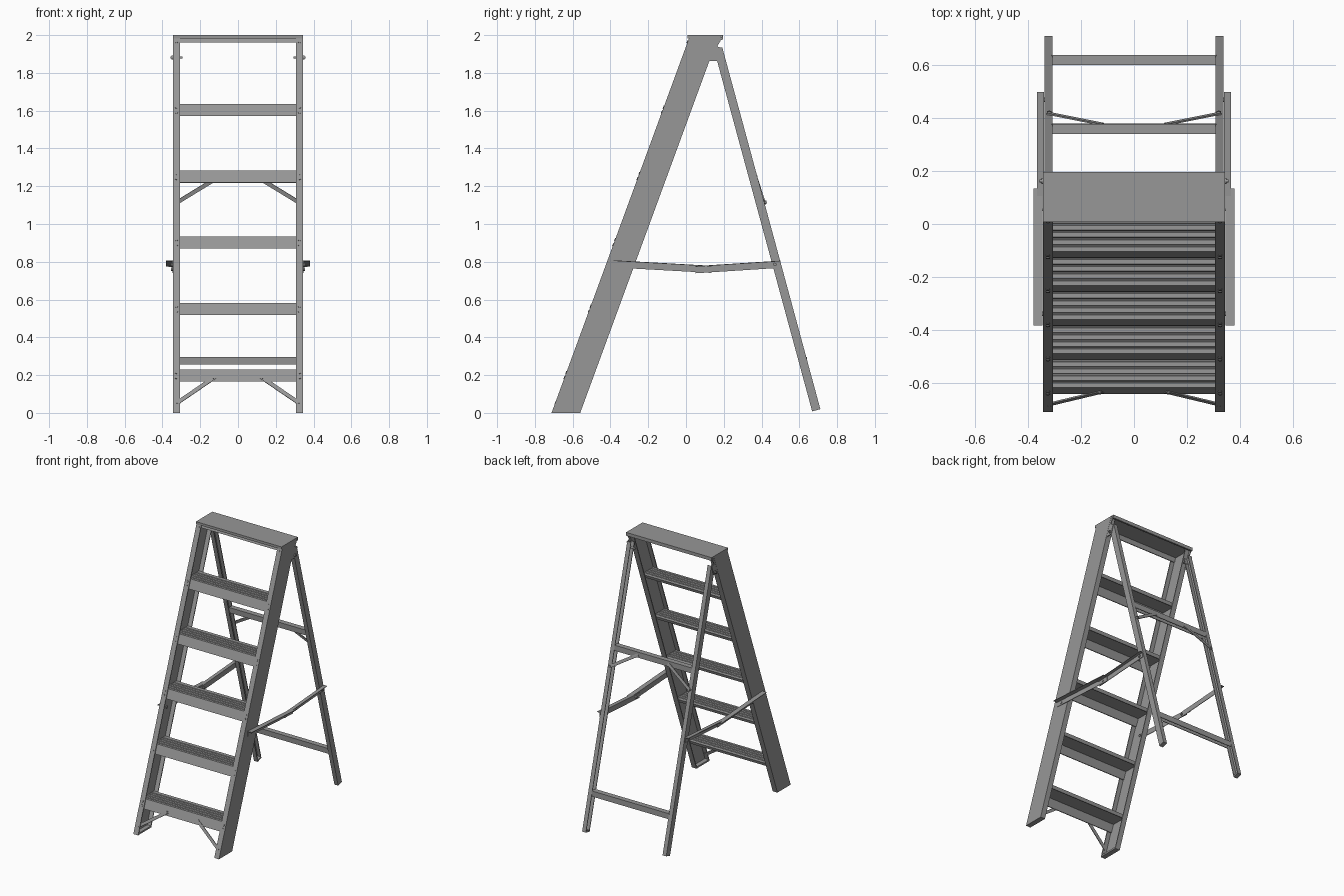
import bpy, bmesh
from mathutils import Vector as V

if "Cube" in bpy.data.objects:
    bpy.data.objects.remove(bpy.data.objects["Cube"])

SLOPE = 0.367                      # front rail lean: y per z
FRONT = -0.712                     # front rail face at z = 0
BACK_SLOPE = -0.2712               # rear leg lean

# dark grey metal
metal = bpy.data.materials.new("dark_metal")
metal.diffuse_color = (0.31, 0.31, 0.31, 1)
metal.use_nodes = True
metal.node_tree.nodes["Principled BSDF"].inputs["Base Color"].default_value = metal.diffuse_color


def finish(bm, name, mirror):
    me = bpy.data.meshes.new(name)
    bm.to_mesh(me)
    bm.free()
    me.materials.append(metal)
    ob = bpy.data.objects.new(name, me)
    bpy.context.collection.objects.link(ob)
    if mirror:
        ob.modifiers.new("Mirror", 'MIRROR')
    return ob


def prism(name, pts, vec, mirror=False):
    """Extrude a closed planar outline along a vector."""
    bm = bmesh.new()
    vec = V(vec)
    a = [bm.verts.new(V(p)) for p in pts]
    b = [bm.verts.new(V(p) + vec) for p in pts]
    n = len(a)
    bm.faces.new(a)
    bm.faces.new(b[::-1])
    for i in range(n):
        bm.faces.new((a[i], b[i], b[(i + 1) % n], a[(i + 1) % n]))
    bmesh.ops.recalc_face_normals(bm, faces=bm.faces)
    return finish(bm, name, mirror)


def channel(x0, x1, w, t):
    """C section, web at x1, flanges reaching in to x0, depth 0..w."""
    return [(x0, 0), (x1, 0), (x1, w), (x0, w), (x0, w - t), (x1 - t, w - t),
            (x1 - t, t), (x0, t)]


def rod(name, p, q, r, sides=12, mirror=True):
    p, q = V(p), V(q)
    d = q - p
    bm = bmesh.new()
    bmesh.ops.create_cone(bm, cap_ends=True, segments=sides, radius1=r, radius2=r, depth=d.length)
    rot = V((0, 0, 1)).rotation_difference(d)
    for v in bm.verts:
        v.co = rot @ v.co + (p + q) / 2
    return finish(bm, name, mirror)


def strip(name, p, q, side, up, w, t):
    """Flat bar from p to q, w wide along up, t thick along side."""
    p, q, side = V(p), V(q), V(side).normalized()
    up = V(up).normalized()
    c = [p + up * a * w / 2 + side * b * t for a, b in ((-1, 0), (1, 0), (1, 1), (-1, 1))]
    return prism(name, c, q - p, True)


# front rails: inward-facing channels, cut level at floor and top, with foot plates
prism("front_rail", [(x, FRONT + y, 0) for x, y in channel(0.307, 0.345, 0.152, 0.007)],
      (0, SLOPE * 1.993, 1.993), True)
prism("front_foot", [(x, FRONT + y, 0) for x, y in (
    (0.307, 0.001), (0.344, 0.001), (0.344, 0.151), (0.307, 0.151))], (0, SLOPE * 0.012, 0.012), True)

# rear legs: channels cut square to their length, with foot plugs
n = V((0, 1, -BACK_SLOPE)).normalized()
foot = V((0, 0.668, 0.008))
prism("rear_leg", [foot + V((x, 0, 0)) + n * w for x, w in channel(0.309, 0.339, 0.045, 0.005)],
      (0, BACK_SLOPE * 1.915, 1.915), True)
prism("rear_foot", [foot + V((x, 0, 0)) + n * w for x, w in (
    (0.309, 0.001), (0.338, 0.001), (0.338, 0.044), (0.309, 0.044))],
      (0, BACK_SLOPE * 0.012, 0.012), True)

# ribbed steps with leaning front apron and small rear lip
rail_n = V((0, -1, SLOPE)).normalized()
for i, z in enumerate((0.23, 0.581, 0.933, 1.284, 1.635)):
    y0 = FRONT + SLOPE * z + 0.008
    depth, h, ribs = 0.135, 0.064, 5
    pts = [(y0 - SLOPE * h, z - h), (y0, z)]
    pitch = depth / ribs
    for k in range(ribs):
        a = y0 + k * pitch
        if k:
            pts.append((a, z))
        if k < ribs - 1:
            pts += [(a + pitch - 0.01, z), (a + pitch - 0.007, z - 0.007),
                    (a + pitch - 0.003, z - 0.007)]
    yb = y0 + depth
    pts += [(yb, z), (yb - SLOPE * 0.022, z - 0.022), (yb - SLOPE * 0.022 - 0.006, z - 0.022),
            (yb - 0.006, z - 0.011), (y0 + 0.005, z - 0.011), (y0 + 0.006 - SLOPE * h, z - h)]
    prism(f"step_{i + 1}", [(-0.337, y, zz) for y, zz in pts], (0.674, 0, 0))
    # pair of rivets through each rail flange
    for dz in (0.016, 0.043):
        c = V((0.326, FRONT + SLOPE * (z - dz), z - dz))
        rod("step_rivet", c - rail_n * 0.002, c + rail_n * 0.003, 0.008)

# top cap: folded plate with front apron and rear lip
prism("top_cap", [(-0.345, y, z) for y, z in (
    (0.008, 1.982), (0.008, 2.0), (0.197, 2.0), (0.197, 1.976), (0.19, 1.976),
    (0.19, 1.992), (0.024, 1.992), (0.024, 1.985))], (0.69, 0, 0))
prism("cap_apron", [(-0.337, y, z) for y, z in (
    (0.015, 1.962), (0.026, 1.993), (0.032, 1.993), (0.021, 1.962))], (0.674, 0, 0))
rod("cap_rear_bead", (-0.343, 0.187, 1.983), (0.343, 0.187, 1.983), 0.008, 10, False)
c = V((0.326, FRONT + SLOPE * 1.965, 1.965))
rod("cap_rivet", c - rail_n * 0.002, c + rail_n * 0.004, 0.008)

# hinge plates and pivot bolts
prism("hinge_plate", [(0.339, y, z) for y, z in (
    (0.09, 1.862), (0.17, 1.862), (0.193, 1.93), (0.165, 1.94), (0.183, 1.97), (0.183, 1.993),
    (0.09, 1.993))], (0.005, 0, 0), True)
rod("pivot_bolt", (0.295, 0.163, 1.882), (0.358, 0.163, 1.882), 0.006)
rod("pivot_bolt_head", (0.345, 0.163, 1.882), (0.351, 0.163, 1.882), 0.011)

# rear crossbars: downward-open channels
for name, z in (("lower_crossbar", 0.275), ("upper_crossbar", 1.237)):
    y = 0.695 + BACK_SLOPE * z
    prism(name, [(-0.312, y + dy, z + dz) for dy, dz in (
        (-0.016, -0.02), (-0.019, 0.02), (0.019, 0.02), (0.02, -0.02),
        (0.015, -0.02), (0.014, 0.015), (-0.014, 0.015), (-0.011, -0.02))], (0.624, 0, 0))

# diagonal corner braces, front feet and rear frame
strip("front_brace", (0.12, -0.632, 0.19), (0.325, -0.681, 0.05), (0, -1, 0.37), (0.56, 0.3, 0.8), 0.021, 0.006)
strip("rear_brace", (0.12, 0.375, 1.237), (0.325, 0.416, 1.112), (0, 1, 0.27), (0.53, -0.22, 0.82), 0.021, 0.006)
rod("front_brace_rivet", (0.13, -0.63, 0.184), (0.13, -0.642, 0.189), 0.008)
rod("front_brace_foot_rivet", (0.321, -0.68, 0.053), (0.321, -0.692, 0.058), 0.008)
rod("rear_brace_rivet", (0.321, 0.41, 1.113), (0.321, 0.427, 1.117), 0.008)


# spreaders: two angle bars per side meeting at an elbow
def spreader(name, p, q, x0, x1):
    h, t = 0.038, 0.004
    prof = [(x0, -h), (x0, 0), (x1, 0), (x1, -t), (x0 + t, -t), (x0 + t, -h)]
    prism(name, [(x, p[0], p[1] + z) for x, z in prof], (0, q[0] - p[0], q[1] - p[1]), True)


spreader("front_spreader", (-0.385, 0.808), (0.135, 0.779), 0.346, 0.38)
spreader("rear_spreader", (0.05, 0.777), (0.5, 0.806), 0.341, 0.367)
for y, z in ((-0.34, 0.785), (0.09, 0.761), (0.47, 0.786)):
    rod("spreader_rivet", (0.332, y, z), (0.354, y, z), 0.009)
